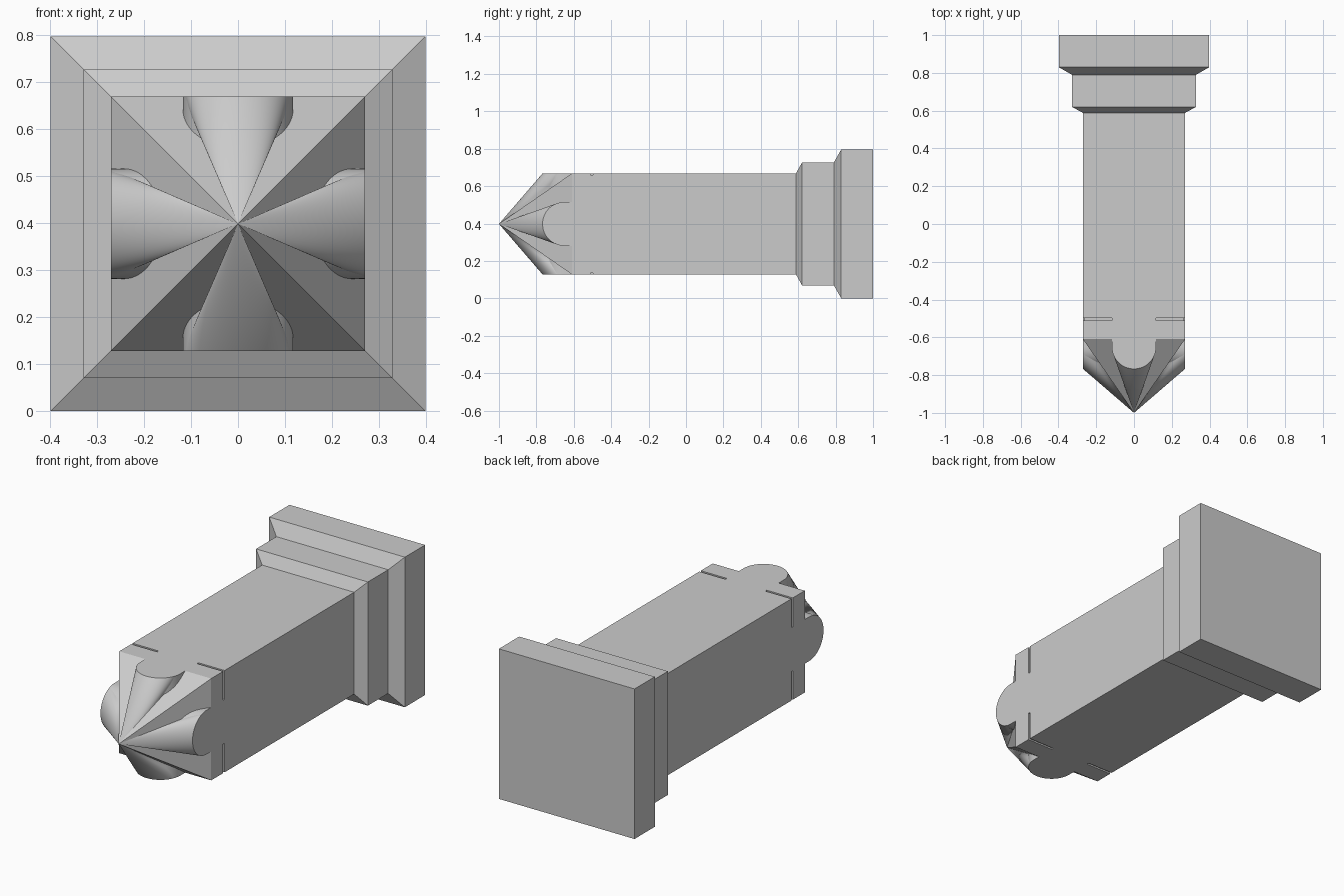
import bpy, bmesh, math
from mathutils import Matrix, Vector

if "Cube" in bpy.data.objects:
    bpy.data.objects.remove(bpy.data.objects["Cube"])

ZC = 0.398          # height of the long axis
R = 0.27            # half width of the shaft
TIP, SHOULDER = -1.0, -0.61
LW, ARC_Y = 0.117, -0.65   # lobe half width and arc centre


def turn(co, k):
    """Rotate a point k quarter turns round the long axis, then lift it."""
    return Matrix.Rotation(k * math.pi / 2, 3, 'Y') @ Vector(co) + Vector((0, 0, ZC))


def finish(name, bm, recalc=True):
    if recalc:
        bmesh.ops.recalc_face_normals(bm, faces=bm.faces[:])
    me = bpy.data.meshes.new(name)
    bm.to_mesh(me)
    bm.free()
    ob = bpy.data.objects.new(name, me)
    bpy.context.collection.objects.link(ob)
    return ob


def activate(ob):
    bpy.ops.object.select_all(action='DESELECT')
    ob.select_set(True)
    bpy.context.view_layer.objects.active = ob


def prism(bm, a, b):
    """Closed solid between two matching rings of points."""
    va = [bm.verts.new(p) for p in a]
    vb = [bm.verts.new(p) for p in b]
    n = len(va)
    bm.faces.new(va)
    bm.faces.new(vb[::-1])
    for i in range(n):
        j = (i + 1) % n
        bm.faces.new((va[i], vb[i], vb[j], va[j]))


# Square stepped shaft with pyramid point
profile = [(SHOULDER, R), (0.588, R), (0.62, 0.328), (0.79, 0.328), (0.83, ZC), (1.0, ZC)]
bm = bmesh.new()
apex = bm.verts.new((0, TIP, ZC))
rings = [[bm.verts.new(turn((h, y, h), k)) for k in range(4)] for y, h in profile]
for k in range(4):
    j = (k + 1) % 4
    bm.faces.new((apex, rings[0][k], rings[0][j]))
    for a, b in zip(rings, rings[1:]):
        bm.faces.new((a[k], b[k], b[j], a[j]))
bm.faces.new(rings[-1])
shaft = finish("stepped_shaft", bm)

# Thin grooves wrapping each corner of the shaft
d, o = R - 0.008, R + 0.05
ell = [(LW, d), (d, d), (d, LW), (o, LW), (o, o), (LW, o)]
bm = bmesh.new()
for k in range(4):
    prism(bm, *[[turn((x, y, z), k) for x, z in ell] for y in (-0.51, -0.498)])
cutter = finish("groove_cutter", bm)
cutter.hide_render = True
mod = shaft.modifiers.new("grooves", 'BOOLEAN')
mod.operation, mod.solver, mod.object = 'DIFFERENCE', 'EXACT', cutter
activate(shaft)
bpy.ops.object.modifier_apply(modifier=mod.name)
bpy.data.objects.remove(cutter)

# Arched outline shared by the lobes, lying in the shaft's side plane
SEG = 32
arch = [(LW, SHOULDER)]
for i in range(SEG + 1):
    t = math.pi * i / SEG
    arch.append((LW * math.cos(t), ARC_Y - LW * math.sin(t)))
arch.append((-LW, SHOULDER))

# Upright arched lugs standing on the pyramid faces
bm = bmesh.new()
for k in range(4):
    top = [turn((x, y, R), k) for x, y in arch]
    low = [turn((x, y, R * (y - TIP) / (SHOULDER - TIP) - 0.01), k) for x, y in arch]
    prism(bm, top, low)
lugs = finish("arched_lugs", bm)

# Conical lobes running from each arch to the point
bm = bmesh.new()
for k in range(4):
    tip = bm.verts.new(turn((0, TIP, 0), k))
    rim = [bm.verts.new(turn((x, y, R), k)) for x, y in arch]
    for a, b in zip(rim, rim[1:]):
        bm.faces.new((tip, a, b))
cones = finish("conical_lobes", bm, recalc=False)

for ob in (lugs, cones):
    activate(ob)
    bpy.ops.object.shade_smooth_by_angle(angle=math.radians(30))
